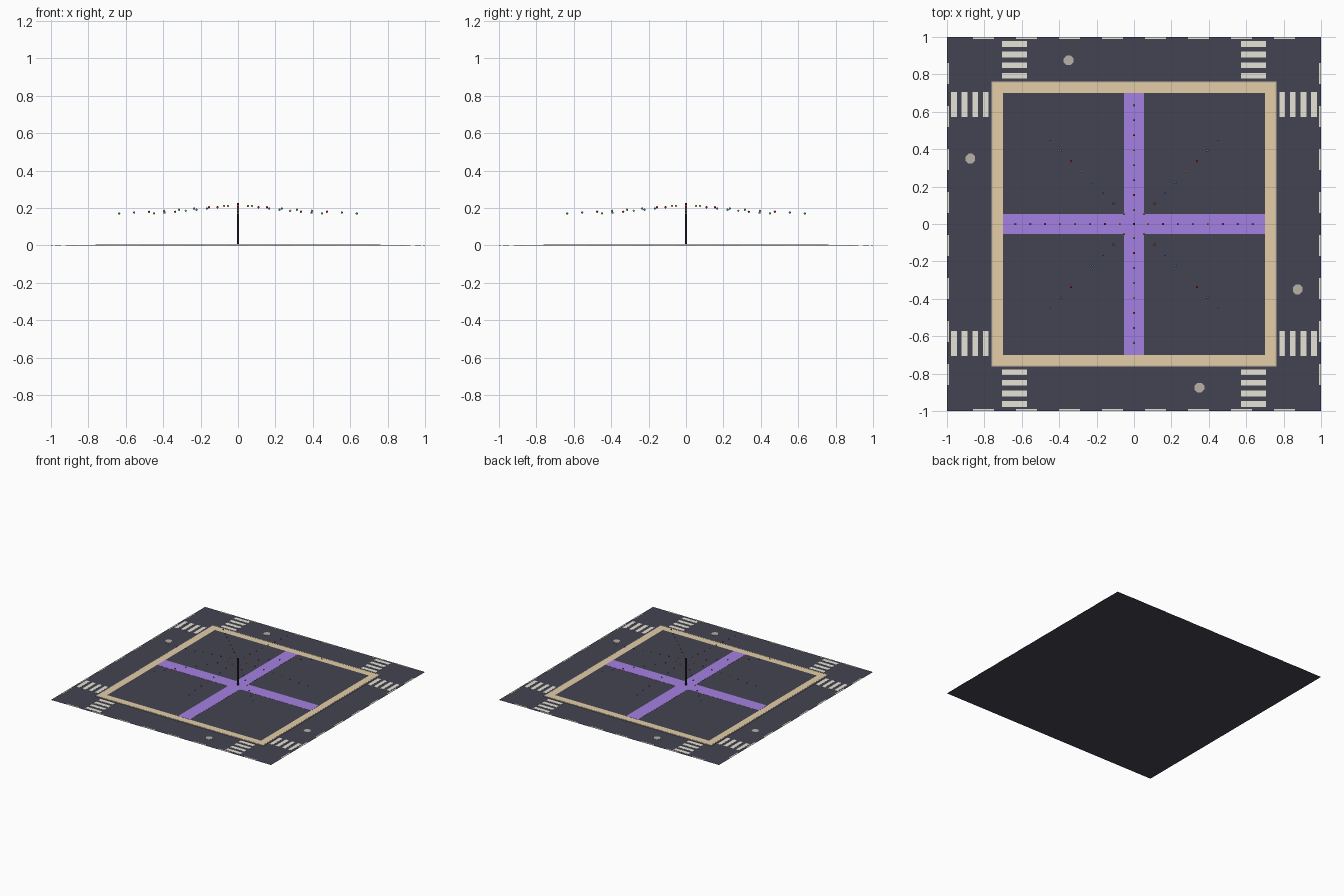
import bpy, bmesh, math
from mathutils import Matrix

if "Cube" in bpy.data.objects:
    bpy.data.objects.remove(bpy.data.objects["Cube"])


def material(name, r, g, b):
    # sRGB 0-255 to linear
    lin = [((c / 255 + 0.055) / 1.055) ** 2.4 for c in (r, g, b)]
    m = bpy.data.materials.new(name)
    m.diffuse_color = (*lin, 1)
    m.use_nodes = True
    m.node_tree.nodes["Principled BSDF"].inputs["Base Color"].default_value = m.diffuse_color
    return m


asphalt = material("asphalt", 68, 68, 82)
paving = material("tan paving", 227, 205, 166)
violet = material("violet path", 165, 128, 226)
paint = material("road paint", 230, 226, 214)
stone = material("grey stone", 184, 177, 167)
dark = material("dark metal", 50, 46, 62)
bulb_mats = [material("amber bulb", 255, 205, 100), material("red bulb", 235, 35, 40),
             material("blue bulb", 120, 115, 225), material("green bulb", 75, 200, 85)]


def finish(name, bm, mats):
    me = bpy.data.meshes.new(name)
    bm.to_mesh(me)
    bm.free()
    for m in mats:
        me.materials.append(m)
    ob = bpy.data.objects.new(name, me)
    bpy.context.collection.objects.link(ob)
    return ob


def box(bm, x0, x1, y0, y1, z0, z1):
    mat = (Matrix.Translation(((x0 + x1) / 2, (y0 + y1) / 2, (z0 + z1) / 2))
           @ Matrix.Diagonal((x1 - x0, y1 - y0, z1 - z0, 1)))
    bmesh.ops.create_cube(bm, size=1, matrix=mat)


def box_object(name, mat, *boxes):
    bm = bmesh.new()
    for b in boxes:
        box(bm, *b)
    return finish(name, bm, [mat])


def repeat_four(bm):
    # copy everything around the square in quarter turns
    source = bm.faces[:]
    for k in (1, 2, 3):
        new = bmesh.ops.duplicate(bm, geom=source)["geom"]
        verts = [v for v in new if isinstance(v, bmesh.types.BMVert)]
        bmesh.ops.rotate(bm, verts=verts, matrix=Matrix.Rotation(k * math.pi / 2, 3, 'Z'))


# road sheet
bm = bmesh.new()
bmesh.ops.create_grid(bm, x_segments=1, y_segments=1, size=1)
finish("road", bm, [asphalt])

# block layers
box_object("kerb", stone, (-0.762, 0.762, -0.762, 0.762, 0.0005, 0.004))
bm = bmesh.new()
box(bm, -0.756, 0.70, 0.70, 0.756, 0.003, 0.005)
repeat_four(bm)
finish("pavement", bm, [paving])
box_object("plaza", asphalt, (-0.70, 0.70, -0.70, 0.70, 0.003, 0.005))
w = 0.054
box_object("cross_paths", violet, (-0.70, 0.70, -w, w, 0.004, 0.006),
           (-w, w, w, 0.70, 0.004, 0.006), (-w, w, -0.70, -w, 0.004, 0.006))

# zebra crossings at both ends of each side
bm = bmesh.new()
for x in (-0.638, 0.638):
    for i in range(4):
        y = 0.793 + i * 0.0565
        box(bm, x - 0.067, x + 0.067, y - 0.015, y + 0.015, 0.0005, 0.0015)
repeat_four(bm)
finish("crossings", bm, [paint])

# dashed lane line along the outer edge
bm = bmesh.new()
for i in range(8):
    x = -0.805 + i * 0.23
    box(bm, x - 0.057, x + 0.057, 0.989, 1.0, 0.0005, 0.0015)
repeat_four(bm)
finish("lane_dashes", bm, [paint])

# manhole covers
bm = bmesh.new()
for x, y in ((-0.35, 0.875), (-0.875, 0.35), (0.35, -0.875), (0.875, -0.35)):
    bmesh.ops.create_cone(bm, cap_ends=True, segments=8, radius1=0.028, radius2=0.028, depth=0.001,
                          matrix=Matrix.Translation((x, y, 0.001)) @ Matrix.Rotation(math.pi / 8, 4, 'Z'))
finish("manhole_covers", bm, [stone])

# central mast
bm = bmesh.new()
bmesh.ops.create_cone(bm, cap_ends=True, segments=8, radius1=0.006, radius2=0.006, depth=0.22,
                      matrix=Matrix.Translation((0, 0, 0.118)))
finish("mast", bm, [dark])

# eight sagging strings of coloured bulbs
bm = bmesh.new()
for s in range(8):
    a = s * math.pi / 4
    for k in range(8):
        r = 0.075 + k * 0.08
        z = 0.2185 - 0.1 * r + 0.04 * r * r
        made = bmesh.ops.create_icosphere(bm, subdivisions=2, radius=0.006,
                                          matrix=Matrix.Translation((r * math.cos(a), r * math.sin(a), z)))
        for f in {f for v in made["verts"] for f in v.link_faces}:
            f.material_index = k % 4
            f.smooth = True
finish("light_bulbs", bm, bulb_mats)
